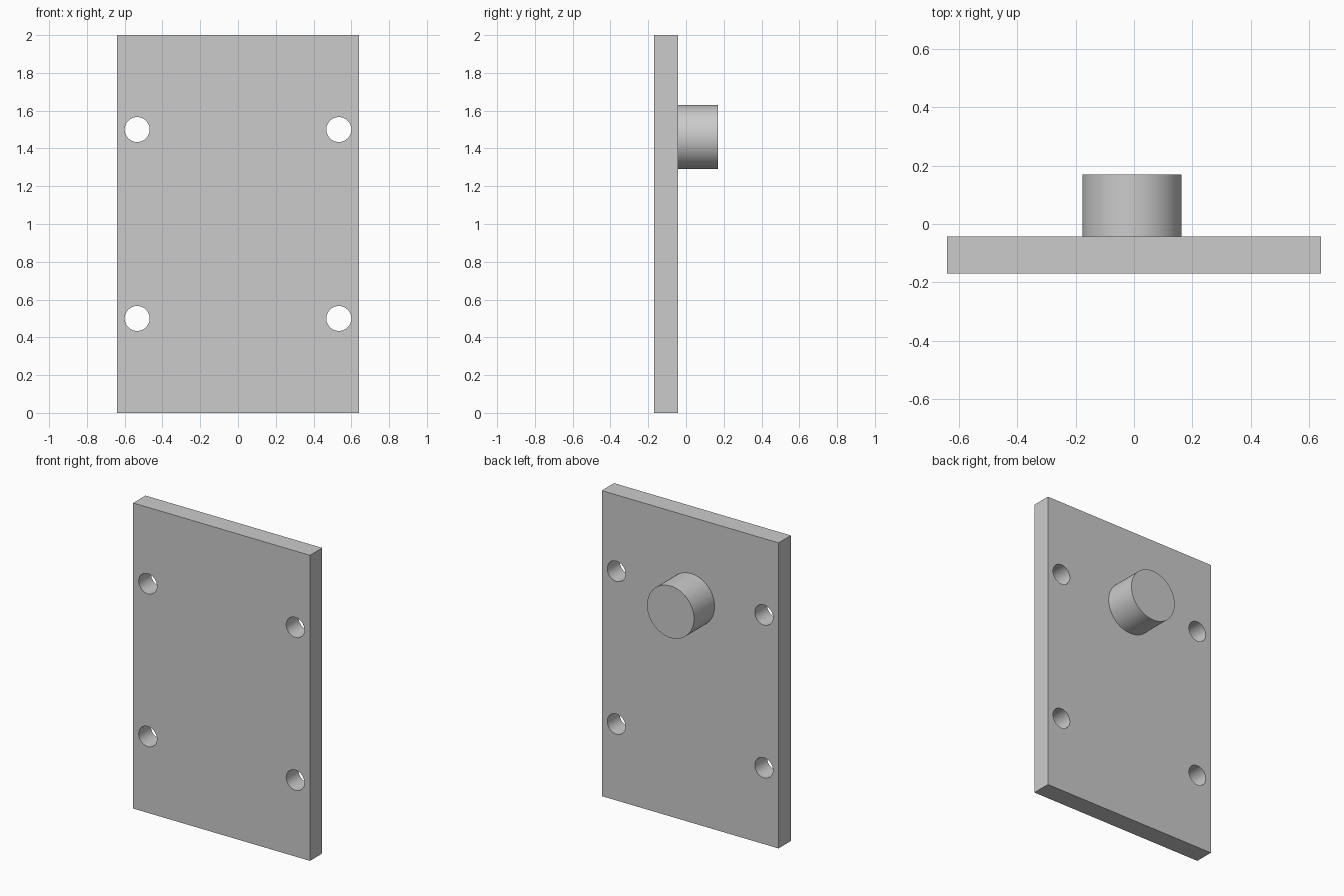
import bpy
import math

cube = bpy.data.objects.get("Cube")
if cube:
    bpy.data.objects.remove(cube, do_unlink=True)

PLATE_FRONT, PLATE_BACK, BOSS_END = -0.17, -0.043, 0.17

# Single grey finish
grey = bpy.data.materials.new("plain grey")
grey.use_nodes = True
colour = (0.6, 0.6, 0.6, 1)
grey.diffuse_color = colour
grey.node_tree.nodes["Principled BSDF"].inputs["Base Color"].default_value = colour


def cylinder_y(name, x, z, radius, y0, y1):
    """Cylinder along the y axis from y0 to y1."""
    bpy.ops.mesh.primitive_cylinder_add(
        vertices=64, radius=radius, depth=y1 - y0,
        location=(x, (y0 + y1) / 2, z), rotation=(math.pi / 2, 0, 0))
    obj = bpy.context.object
    obj.name = name
    obj.data.materials.append(grey)
    return obj


def smooth(obj):
    bpy.ops.object.select_all(action="DESELECT")
    obj.select_set(True)
    bpy.context.view_layer.objects.active = obj
    bpy.ops.object.shade_smooth_by_angle(angle=math.radians(30))


# Flat mounting plate
bpy.ops.mesh.primitive_cube_add(
    size=1, location=(0, (PLATE_FRONT + PLATE_BACK) / 2, 1))
plate = bpy.context.object
plate.name = "mounting_plate"
plate.scale = (1.28, PLATE_BACK - PLATE_FRONT, 2)
bpy.ops.object.transform_apply(location=False, rotation=False, scale=True)
plate.data.materials.append(grey)

# Four through holes
for x in (-0.534, 0.534):
    for z in (0.5, 1.5):
        cutter = cylinder_y("hole_cutter", x, z, 0.066, -0.3, 0.1)
        cutter.hide_render = True
        bpy.context.view_layer.objects.active = plate
        cut = plate.modifiers.new("hole", "BOOLEAN")
        cut.operation = "DIFFERENCE"
        cut.solver = "EXACT"
        cut.object = cutter
        bpy.ops.object.modifier_apply(modifier=cut.name)
        bpy.data.objects.remove(cutter, do_unlink=True)
smooth(plate)

# Round boss on the back
boss = cylinder_y("round_boss", -0.007, 1.46, 0.17, PLATE_BACK, BOSS_END)
smooth(boss)
